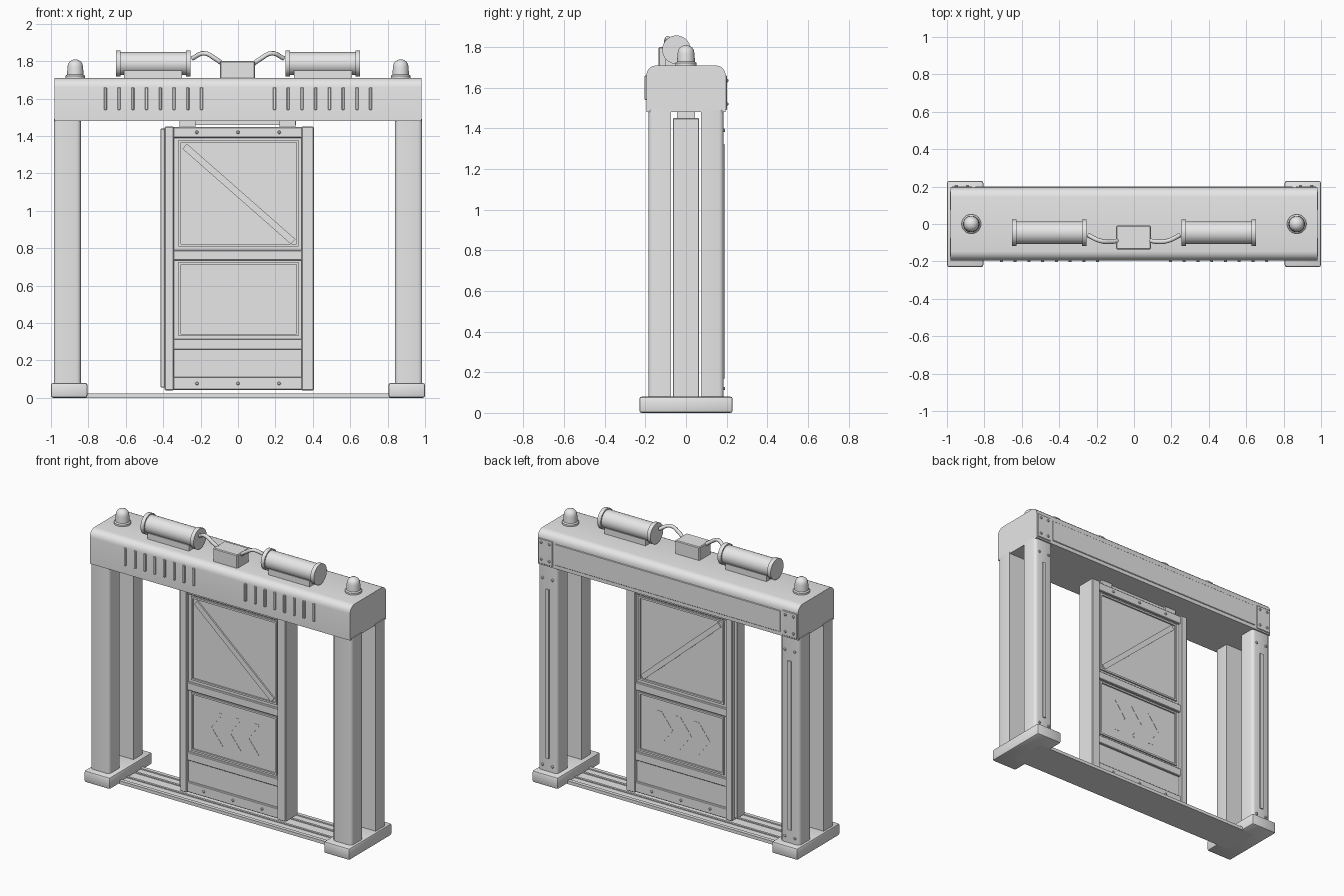
import bpy, bmesh, math
from mathutils import Matrix, Vector

if "Cube" in bpy.data.objects:
    bpy.data.objects.remove(bpy.data.objects["Cube"])

grey = bpy.data.materials.new("plain_grey")
grey.diffuse_color = (0.8, 0.8, 0.8, 1)
grey.use_nodes = True
grey.node_tree.nodes["Principled BSDF"].inputs["Base Color"].default_value = grey.diffuse_color


def finish(name, bm):
    bmesh.ops.recalc_face_normals(bm, faces=bm.faces)
    me = bpy.data.meshes.new(name)
    bm.to_mesh(me)
    bm.free()
    me.materials.append(grey)
    ob = bpy.data.objects.new(name, me)
    bpy.context.collection.objects.link(ob)
    return ob


def box(name, x, y, z, bevel=0.0, seg=2, pick=None):
    """Box from (min, max) ranges; pick limits which edges are bevelled."""
    bm = bmesh.new()
    bmesh.ops.create_cube(bm, size=1)
    for v in bm.verts:
        v.co = Vector([(a + b) / 2 + c * (b - a) for c, (a, b) in zip(v.co, (x, y, z))])
    if bevel:
        edges = [e for e in bm.edges if pick is None or pick(e)]
        bmesh.ops.bevel(bm, geom=edges, offset=bevel, segments=seg, affect='EDGES', profile=0.5)
    return finish(name, bm)


def extrude_outline(name, pts, depth, to3d):
    """Solid prism from a 2D outline; to3d maps (u, v, w) to a point."""
    bm = bmesh.new()
    a = [bm.verts.new(to3d(u, v, depth[0])) for u, v in pts]
    b = [bm.verts.new(to3d(u, v, depth[1])) for u, v in pts]
    n = len(pts)
    bm.faces.new(a)
    bm.faces.new(b[::-1])
    for i in range(n):
        bm.faces.new((a[i], a[(i + 1) % n], b[(i + 1) % n], b[i]))
    return finish(name, bm)


def lathe(name, profile, origin, axis='Z', sides=24):
    """Turned solid from (radius, height) points."""
    rot = {'Z': Matrix(), 'X': Matrix.Rotation(math.pi / 2, 4, 'Y'),
           'Y': Matrix.Rotation(-math.pi / 2, 4, 'X')}[axis]
    bm = bmesh.new()
    rings = []
    for r, h in profile:
        rings.append([bm.verts.new(Vector(origin) + rot @ Vector(
            (r * math.cos(t), r * math.sin(t), h)))
            for t in (2 * math.pi * k / sides for k in range(sides))])
    for p, q in zip(rings, rings[1:]):
        for i in range(sides):
            j = (i + 1) % sides
            bm.faces.new((p[i], p[j], q[j], q[i]))
    bm.faces.new(rings[0])
    bm.faces.new(rings[-1])
    return finish(name, bm)


def rivet(x, y, z, d, r=0.009):
    lathe("rivet", [(r, -0.002 * d), (r, 0.004 * d), (r * 0.6, 0.008 * d)], (x, y, z), 'Y', 10)


def vertical(e):
    a, b = e.verts
    return abs(a.co.z - b.co.z) > 0.5


# Floor track between the feet
box("floor_track", (-0.9, 0.9), (-0.125, 0.125), (0.0, 0.014))
for s in (-1, 1):
    box("track_lip", (-0.88, 0.88), sorted((s * 0.125, s * 0.1)), (0.01, 0.022))
    box("track_guide", (-0.88, 0.88), sorted((s * 0.05, s * 0.035)), (0.01, 0.02))

# Feet and twin posts on each side
for sx in (-1, 1):
    box("foot", sorted((sx * 0.805, sx)), (-0.23, 0.23), (0, 0.08), 0.012)
    for sy in (-1, 1):
        box("post", sorted((sx * 0.84, sx * 0.985)), sorted((sy * 0.075, sy * 0.185)),
            (0.07, 1.49), 0.022, 3,
            lambda e: vertical(e) and e.verts[0].co.y * sy > 0.1)
    # Back post trim and fixings
    box("post_trim", sorted((sx * 0.9, sx * 0.925)), (0.18, 0.192), (0.17, 1.32))
    for z in (0.12, 1.39):
        for x in (0.875, 0.95):
            rivet(sx * x, 0.185, z, 1)

# Header beam with rounded top edges
outline = [(-0.195, 1.48), (0.195, 1.48)]
for cx, start in ((0.145, 0), (-0.145, 90)):
    for k in range(6):
        t = math.radians(start + 18 * k)
        outline.append((cx + 0.05 * math.cos(t), 1.66 + 0.05 * math.sin(t)))
extrude_outline("header_beam", outline, (-0.98, 0.98), lambda u, v, w: (w, u, v))
box("back_panel", (-0.85, 0.85), (0.19, 0.2), (1.505, 1.65), 0.003, 1)
for sx in (-1, 1):
    box("corner_plate", sorted((sx * 0.865, sx * 0.975)), (0.19, 0.201), (1.49, 1.66), 0.003, 1)
    for x in (0.89, 0.95):
        for z in (1.52, 1.635):
            rivet(sx * x, 0.2, z, 1)
    # Vent slats on the front
    for k in range(8):
        x = sx * (0.195 + 0.0735 * k)
        box("vent_slat", (x - 0.008, x + 0.008), (-0.204, -0.19), (1.54, 1.66), 0.003, 1)

# Beacons
for sx in (-1, 1):
    dome = [(0.052, 1.70), (0.052, 1.722), (0.044, 1.728), (0.042, 1.765)]
    dome += [(0.041 * math.cos(t), 1.772 + 0.038 * math.sin(t))
             for t in (math.radians(a) for a in (0, 20, 40, 60, 80))]
    lathe("beacon", dome, (sx * 0.87, 0, 0))

# Pressure cylinders with cradles, control box and hoses
for sx in (-1, 1):
    h = 0.2
    body = [(0.07, -h), (0.07, 0.026 - h), (0.061, 0.026 - h),
            (0.061, h - 0.026), (0.07, h - 0.026), (0.07, h)]
    lathe("cylinder", body, (sx * 0.453, -0.047, 1.787), 'X', 32)
    box("cradle", sorted((sx * 0.3, sx * 0.61)), (-0.1, 0.006), (1.70, 1.75))
    cu = bpy.data.curves.new("hose", 'CURVE')
    cu.dimensions = '3D'
    cu.bevel_depth = 0.012
    cu.bevel_resolution = 2
    cu.resolution_u = 6
    cu.use_fill_caps = True
    sp = cu.splines.new('BEZIER')
    path = [(0.245, -0.06, 1.815), (0.18, -0.09, 1.842), (0.12, -0.095, 1.812), (0.075, -0.085, 1.78)]
    sp.bezier_points.add(len(path) - 1)
    for p, (x, y, z) in zip(sp.bezier_points, path):
        p.co = (sx * x, y, z)
        p.handle_left_type = p.handle_right_type = 'AUTO'
    cu.materials.append(grey)
    bpy.context.collection.objects.link(bpy.data.objects.new("hose", cu))
box("control_box", (-0.095, 0.09), (-0.135, -0.008), (1.705, 1.8), 0.005, 1)

# Sliding door: core, stiles, edge seal and rails
box("door_core", (-0.36, 0.36), (-0.04, 0.04), (0.045, 1.445))
box("door_stile", (-0.392, -0.343), (-0.065, 0.065), (0.04, 1.45), 0.004, 1)
box("door_stile", (0.34, 0.405), (-0.065, 0.065), (0.04, 1.45), 0.004, 1)
box("door_seal", (-0.415, -0.385), (-0.04, 0.04), (0.055, 1.44), 0.004, 1)
for a, b in ((0.042, 0.112), (0.258, 0.315), (0.735, 0.79), (1.39, 1.448)):
    box("door_rail", (-0.35, 0.35), (-0.055, 0.055), (a, b), 0.004, 1)

for s in (-1, 1):
    # Raised border strips round both panels
    for a, b in ((0.33, 0.725), (0.81, 1.378)):
        yr = sorted((s * 0.03, s * 0.05))
        for x in (-0.318, 0.312):
            box("panel_border", (x, x + 0.012), yr, (a, b))
        for z in (a, b - 0.012):
            box("panel_border", (-0.306, 0.312), yr, (z, z + 0.012))
    # Diagonal brace on the upper panel
    p, q = Vector((-0.285, 1.345)), Vector((0.295, 0.835))
    d = (q - p).normalized() * 0.004
    n = Vector((-d.y, d.x)) * 4.5
    extrude_outline("diagonal_brace", [p + n, q + n, q - n, p - n], (s * 0.035, s * 0.05),
                    lambda u, v, w: (u, w, v))
    # Chevrons on the lower panel
    for k in range(3):
        x = -0.17 + 0.14 * k
        pts = [(x - 0.04, 0.525), (x + 0.045, 0.635), (x + 0.085, 0.635),
               (x, 0.525), (x + 0.085, 0.415), (x + 0.045, 0.415)]
        extrude_outline("chevron", pts, (s * 0.037, s * 0.0415), lambda u, v, w: (u, w, v))
    for x in (-0.22, 0.0, 0.22):
        for z in (0.077, 1.42):
            rivet(x, s * 0.054, z, s)

# Door hangers under the beam
box("hanger_rail", (-0.31, 0.31), (-0.03, 0.03), (1.458, 1.485))
for x in (-0.27, 0.265):
    box("hanger", (x - 0.042, x + 0.042), (-0.045, 0.045), (1.445, 1.485))

# Smooth rounded parts, keep hard edges
bpy.ops.object.select_all(action='DESELECT')
for ob in bpy.data.objects:
    if ob.type == 'MESH':
        ob.select_set(True)
        bpy.context.view_layer.objects.active = ob
bpy.ops.object.shade_smooth_by_angle(angle=math.radians(35))
